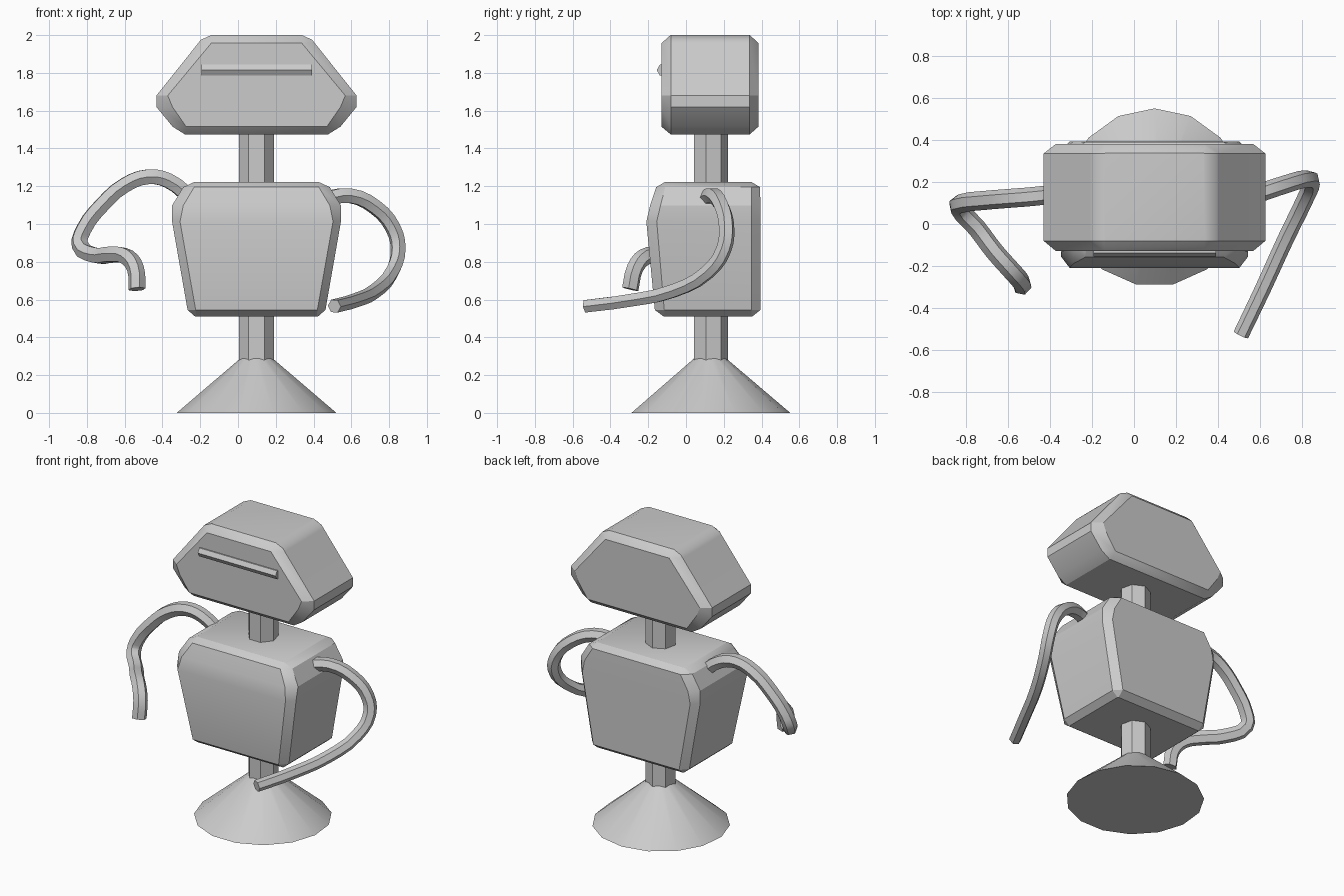
import bpy, bmesh, math
from mathutils import Matrix, Vector

if "Cube" in bpy.data.objects:
    bpy.data.objects.remove(bpy.data.objects["Cube"])

CX, CY = 0.098, 0.127  # axis of the body


def finish(obj, angle=30):
    bpy.ops.object.select_all(action='DESELECT')
    obj.select_set(True)
    bpy.context.view_layer.objects.active = obj
    bpy.ops.object.shade_smooth_by_angle(angle=math.radians(angle))


def add_mesh(name, bm, angle=30):
    bmesh.ops.remove_doubles(bm, verts=bm.verts, dist=0.0005)
    bmesh.ops.recalc_face_normals(bm, faces=bm.faces)
    mesh = bpy.data.meshes.new(name)
    bm.to_mesh(mesh)
    bm.free()
    obj = bpy.data.objects.new(name, mesh)
    bpy.context.collection.objects.link(obj)
    finish(obj, angle)
    return obj


def chamfered_block(name, rows):
    """Loft chamfered rectangles. Row: z, side half width, face half width,
    front edge y, front face y, back edge y, back face y."""
    bm = bmesh.new()
    loops = []
    for z, w, wi, fo, fi, bo, bi in rows:
        half = [(wi, fi), (w, fo), (w, bo), (wi, bi)]
        ring = half + [(-x, y) for x, y in reversed(half)]
        loops.append([bm.verts.new((CX + x, y, z)) for x, y in ring])
    for a, b in zip(loops, loops[1:]):
        for i in range(8):
            j = (i + 1) % 8
            bm.faces.new((a[i], a[j], b[j], b[i]))
    bm.faces.new(loops[0])
    bm.faces.new(loops[-1])
    return add_mesh(name, bm)


def frustum(name, sides, r1, r2, length, matrix, angle):
    bm = bmesh.new()
    bmesh.ops.create_cone(bm, cap_ends=True, segments=sides, radius1=r1,
                          radius2=r2, depth=length, matrix=matrix)
    return add_mesh(name, bm, angle)


def arm(name, points, r_start, r_end):
    """Six-sided tube along a smooth path."""
    cu = bpy.data.curves.new(name, 'CURVE')
    cu.dimensions = '3D'
    cu.bevel_depth = 1.0
    cu.bevel_resolution = 1
    cu.use_fill_caps = True
    cu.resolution_u = 3
    sp = cu.splines.new('BEZIER')
    sp.bezier_points.add(len(points) - 1)
    for i, (bp, p) in enumerate(zip(sp.bezier_points, points)):
        bp.co = p
        bp.handle_left_type = bp.handle_right_type = 'AUTO'
        bp.radius = r_start + (r_end - r_start) * i / (len(points) - 1)
    obj = bpy.data.objects.new(name, cu)
    bpy.context.collection.objects.link(obj)
    bpy.ops.object.select_all(action='DESELECT')
    obj.select_set(True)
    bpy.context.view_layer.objects.active = obj
    bpy.ops.object.convert(target='MESH')
    finish(bpy.context.view_layer.objects.active)


# Head
chamfered_block("head", [
    (2.000, .240, .235, -.080, -.082, .336, .338),
    (1.975, .295, .240, -.080, -.110, .336, .365),
    (1.957, .309, .240, -.080, -.130, .336, .383),
    (1.680, .530, .470, -.080, -.130, .336, .383),
    (1.620, .530, .445, -.080, -.130, .336, .383),
    (1.515, .444, .372, -.080, -.130, .336, .383),
    (1.475, .380, .370, -.080, -.082, .336, .338)])

# Torso
chamfered_block("torso", [
    (1.222, .330, .325, -.110, -.112, .345, .347),
    (1.195, .388, .330, -.110, -.158, .346, .392),
    (1.098, .447, .388, -.135, -.190, .346, .394),
    (1.013, .447, .405, -.155, -.210, .346, .394),
    (0.545, .365, .322, -.115, -.165, .346, .394),
    (0.510, .325, .320, -.115, -.118, .346, .350)])

# Seven-sided post running from base to head
frustum("post", 7, .095, .095, 1.30,
        Matrix.Translation((CX, CY, .90)) @ Matrix.Rotation(math.radians(90 - 90), 4, 'Z'), 20)

# Conical foot
frustum("base", 15, .425, .070, .302, Matrix.Translation((CX, CY, .151)), 40)

# Bar across the face
frustum("face_bar", 6, .033, .033, .585,
        Matrix.Translation((CX, -.122, 1.815)) @ Matrix.Rotation(math.pi / 2, 4, 'Y'), 20)

# Arms
arm("arm_raised", [
    (-.25, .16, 1.14), (-.37, .145, 1.23), (-.476, .132, 1.25), (-.60, .122, 1.205),
    (-.72, .112, 1.10), (-.815, .10, .975), (-.838, .08, .89), (-.75, -.02, .833),
    (-.667, -.13, .838), (-.587, -.22, .825), (-.543, -.27, .765), (-.535, -.295, .655)],
    .045, .046)
arm("arm_forward", [
    (.45, .10, 1.13), (.59, .145, 1.15), (.725, .19, 1.09), (.82, .215, .98),
    (.848, .20, .865), (.815, .115, .745), (.725, -.07, .645), (.62, -.30, .595),
    (.51, -.53, .565)], .045, .038)
